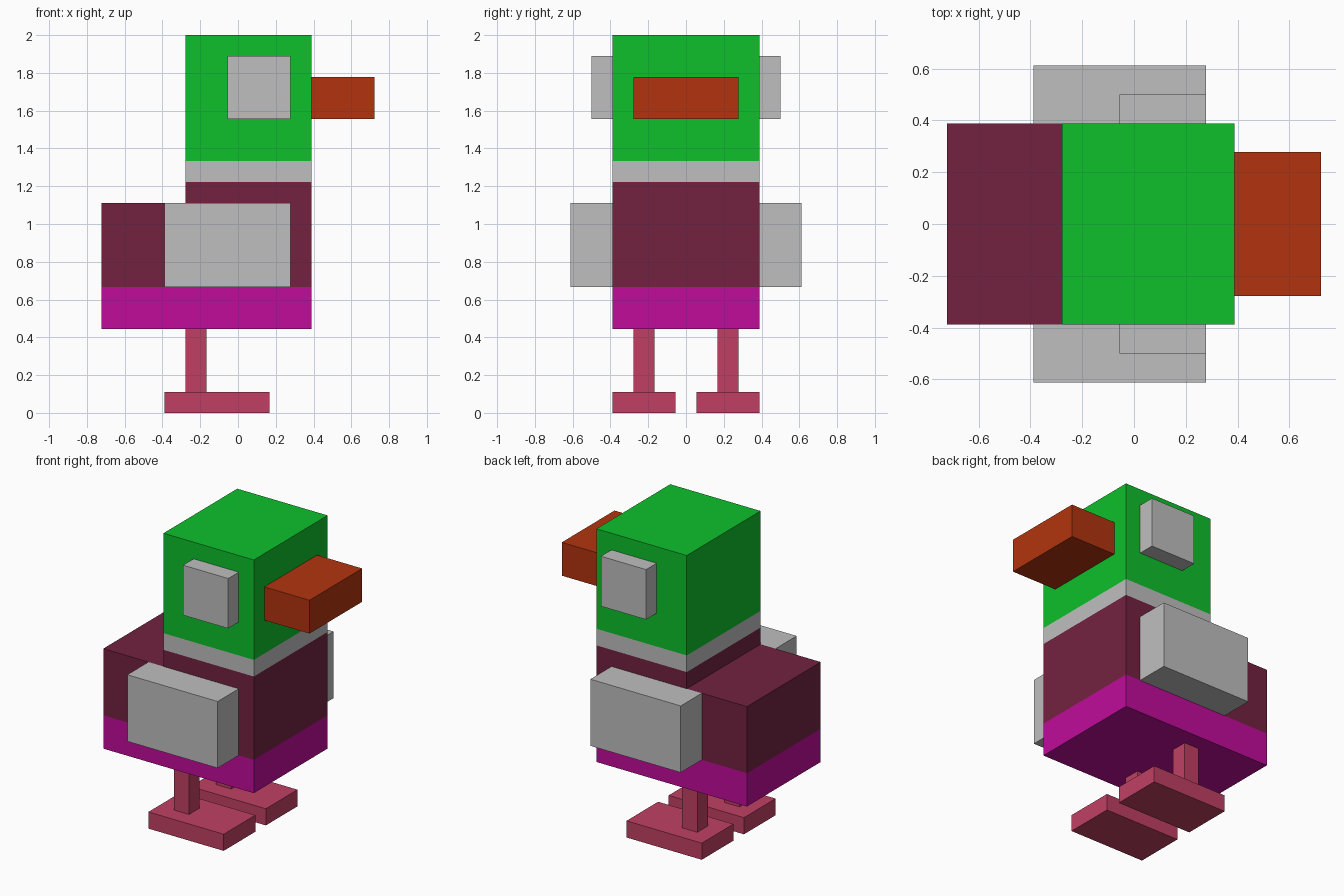
import bpy, bmesh
from mathutils import Vector

if "Cube" in bpy.data.objects:
    bpy.data.objects.remove(bpy.data.objects["Cube"])

U = 1 / 9  # one block


def material(name, rgb):
    m = bpy.data.materials.new(name)
    m.diffuse_color = (*rgb, 1)
    m.use_nodes = True
    m.node_tree.nodes["Principled BSDF"].inputs["Base Color"].default_value = m.diffuse_color
    return m


green = material("green", (0.0044, 0.527, 0.025))
grey = material("light grey", (0.521, 0.521, 0.521))
maroon = material("maroon", (0.171, 0.016, 0.051))
magenta = material("magenta", (0.527, 0.0037, 0.323))
orange = material("burnt orange", (0.445, 0.034, 0.0044))
pink = material("rose pink", (0.527, 0.051, 0.127))


def finish(name, bm, mats):
    bmesh.ops.recalc_face_normals(bm, faces=bm.faces)
    mesh = bpy.data.meshes.new(name)
    bm.to_mesh(mesh)
    bm.free()
    for m in mats:
        mesh.materials.append(m)
    bpy.context.collection.objects.link(bpy.data.objects.new(name, mesh))


def box(name, mat, x, y, z):
    """Box from (min, max) ranges given in blocks."""
    lo, hi = (Vector(c) * U for c in zip(x, y, z))
    bm = bmesh.new()
    bmesh.ops.create_cube(bm, size=1)
    for v in bm.verts:
        v.co = (lo + hi) / 2 + v.co * (hi - lo)
    finish(name, bm, [mat])


# Body, neck and head: one stepped side profile, banded by height
profile = [(-6.5, 4), (3.5, 4), (3.5, 18), (-2.5, 18), (-2.5, 10), (-6.5, 10)]
bm = bmesh.new()
side = bm.faces.new([bm.verts.new((x * U, -3.5 * U, z * U)) for x, z in profile])
new = bmesh.ops.extrude_face_region(bm, geom=[side])["geom"]
bmesh.ops.translate(bm, vec=(0, 7 * U, 0),
                    verts=[g for g in new if isinstance(g, bmesh.types.BMVert)])
bands = [6, 11, 12]
for z in bands:
    bmesh.ops.bisect_plane(bm, geom=bm.verts[:] + bm.edges[:] + bm.faces[:],
                           plane_co=(0, 0, z * U), plane_no=(0, 0, 1))
for f in bm.faces:
    height = f.calc_center_median().z / U
    f.material_index = sum(height > z for z in bands)
finish("body_and_head", bm, [magenta, maroon, grey, green])

# Beak
box("beak", orange, (3.5, 6.5), (-2.5, 2.5), (14, 16))

# Paired parts
for s, label in ((-1, "right"), (1, "left")):
    def span(a, b):
        return sorted((s * a, s * b))
    box(label + "_eye", grey, (-0.5, 2.5), span(3.5, 4.5), (14, 17))
    box(label + "_wing", grey, (-3.5, 2.5), span(3.5, 5.5), (6, 10))
    box(label + "_leg", pink, (-2.5, -1.5), span(1.5, 2.5), (1, 4))
    box(label + "_foot", pink, (-3.5, 1.5), span(0.5, 3.5), (0, 1))
